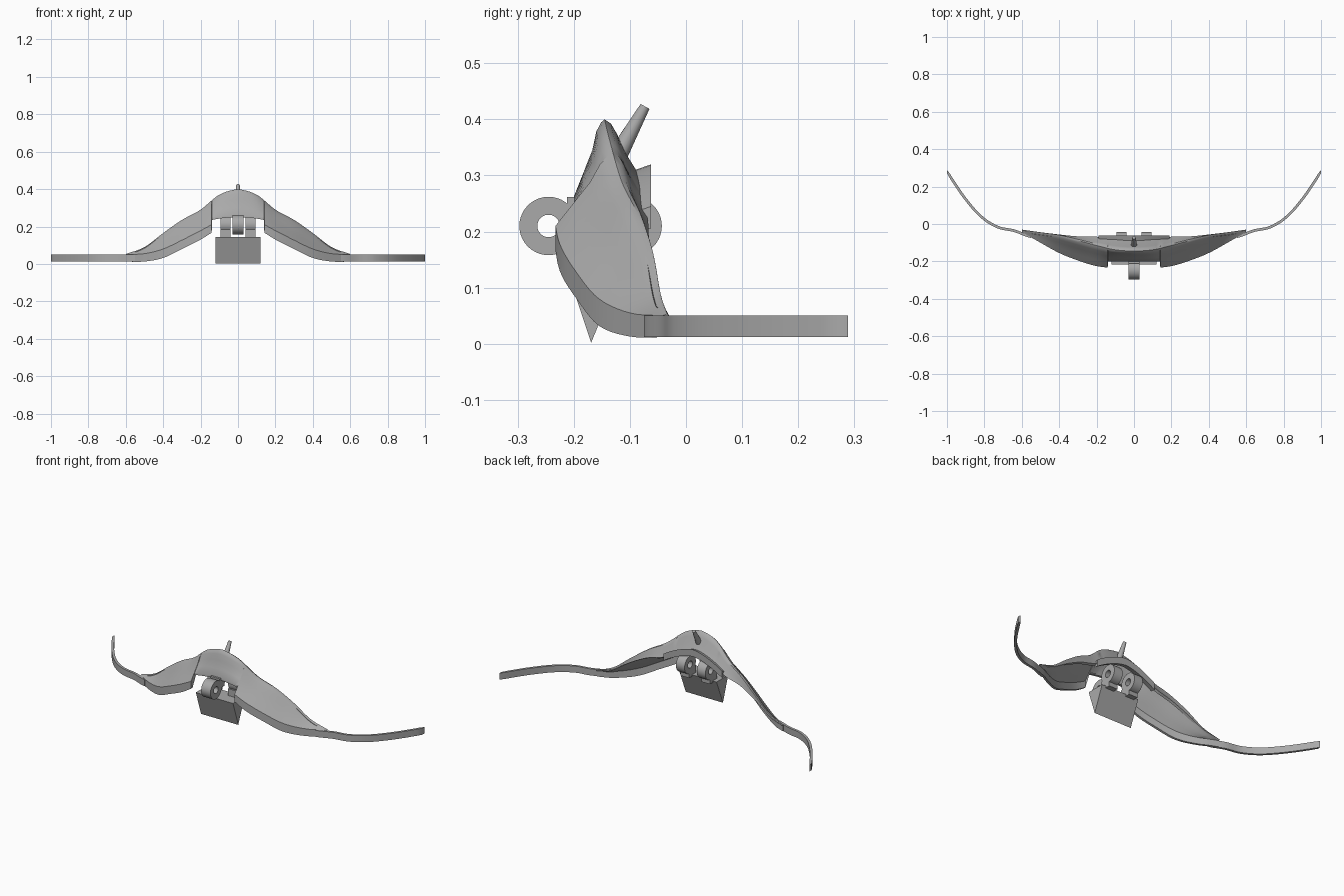
import bpy
import bmesh
import math
from mathutils import Vector

cube = bpy.data.objects.get("Cube")
if cube:
    bpy.data.objects.remove(cube, do_unlink=True)

grey = bpy.data.materials.new("plain grey")
grey.use_nodes = True
grey.diffuse_color = (0.4, 0.4, 0.4, 1)
grey.node_tree.nodes["Principled BSDF"].inputs["Base Color"].default_value = (0.4, 0.4, 0.4, 1)


def finish(name, bm, angle=35):
    bmesh.ops.recalc_face_normals(bm, faces=bm.faces)
    mesh = bpy.data.meshes.new(name)
    bm.to_mesh(mesh)
    bm.free()
    obj = bpy.data.objects.new(name, mesh)
    bpy.context.collection.objects.link(obj)
    mesh.materials.append(grey)
    bpy.ops.object.select_all(action='DESELECT')
    bpy.context.view_layer.objects.active = obj
    obj.select_set(True)
    bpy.ops.object.shade_smooth_by_angle(angle=math.radians(angle))
    return obj


def loft(name, rings, closed=False):
    """Skin a row of equal rings, capped unless it closes on itself."""
    bm = bmesh.new()
    rows = [[bm.verts.new(p) for p in ring] for ring in rings]
    n = len(rows[0])
    pairs = list(zip(rows, rows[1:]))
    if closed:
        pairs.append((rows[-1], rows[0]))
    else:
        # caps are quads between the two sides of each section
        for row in (rows[0], rows[-1]):
            for i in range(n // 2 - 1):
                bm.faces.new((row[i], row[i + 1], row[n - 2 - i], row[n - 1 - i]))
    for a, b in pairs:
        for i in range(n):
            j = (i + 1) % n
            bm.faces.new((a[i], a[j], b[j], b[i]))
    return finish(name, bm)


def curve(values, t):
    """Smooth curve through evenly spaced values, t counted in steps."""
    i = min(int(t), len(values) - 2)
    f = t - i
    p1, p2 = values[i], values[i + 1]
    p0 = values[i - 1] if i else p1
    p3 = values[i + 2] if i + 2 < len(values) else 2 * p2 - p1
    m1, m2 = (p2 - p0) / 2, (p3 - p1) / 2
    return ((2*f**3 - 3*f*f + 1) * p1 + (f**3 - 2*f*f + f) * m1
            + (3*f*f - 2*f**3) * p2 + (f**3 - f*f) * m2)


# Shell: stations every 0.1 from the middle outwards
RIM_LOW = (.22, .19, .13, .08, .032, .013, .012)
RIM_TOP = (.265, .23, .178, .127, .08, .055, .05)
RIM_Y = (-.235, -.235, -.225, -.195, -.155, -.10, -.042)
CREST_Z = (.40, .37, .29, .235, .165, .09, .053)
CREST_Y = (-.145, -.138, -.115, -.088, -.063, -.047, -.034)
BACK_Z = (.305, .28, .22, .19, .14, .08, .05)
BACK_Y = (-.086, -.08, -.068, -.066, -.056, -.044, -.03)
NOTCH = .14


def shell_section(x):
    t = abs(x) * 10
    low, top, yf, zt, yc, zb, yb = (curve(v, t) for v in (
        RIM_LOW, RIM_TOP, RIM_Y, CREST_Z, CREST_Y, BACK_Z, BACK_Y))
    if abs(x) < NOTCH:
        low = .25 - .015 * (x / NOTCH) ** 2
        top, yf = low + .012, -.2
    rim, crest, back = Vector((yf, top)), Vector((yc, zt)), Vector((yb, zb))
    k = max(0, min(1, (zt - top) / .12))
    path = [Vector((yf, low)), rim, rim.lerp(crest, .3), rim.lerp(crest, .6),
            rim.lerp(crest, .82) + Vector((-.005, .003)) * k,
            rim.lerp(crest, .94) + Vector((-.003, .003)) * k, crest,
            crest.lerp(back, .12) + Vector((.004, .004)) * k,
            crest.lerp(back, .3) + Vector((.004, .003)) * k,
            crest.lerp(back, .65), back]
    wall = min(.014, max(.003, (yc - yf) * .4))
    inner = []
    for i, p in enumerate(path):
        d = path[min(i + 1, len(path) - 1)] - path[max(i - 1, 0)]
        d.normalize()
        inner.append(p + Vector((d.y, -d.x)) * wall)
    return [(x, p.x, p.y) for p in path + inner[::-1]]


half = sorted([i * .02 for i in range(1, 31) if i != 7] + [NOTCH - .0005, NOTCH + .0005])
stations = [-x for x in reversed(half)] + [0] + half
loft("arched_shell", [shell_section(x) for x in stations])

# Side bands: upright strips sweeping back, cut square at the tips
BAND_Y = (-.068, -.036, -.016, .042, .146, .28)
STEP = .09
for side, label in ((1, "left"), (-1, "right")):
    rings = []
    for i in range(31):
        t = i / 6
        x = min(.55 + t * STEP, 1)
        y = curve(BAND_Y, t)
        slope = (curve(BAND_Y, min(t + .05, 5)) - curve(BAND_Y, max(t - .05, 0))) / (.1 * STEP)
        w = .007 * math.sqrt(1 + slope * slope)
        rings.append([(side * x, y - w, .012), (side * x, y - w, .05),
                      (side * x, y + w, .05), (side * x, y + w, .012)])
    loft(label + "_band", rings)

# Raised lip along the back of the arch
lip = []
for i in range(-10, 11):
    x = i * .019
    z = .32 - .075 * (abs(i) / 10) ** 1.6
    lip.append([(x, -.09, z - .035), (x, -.09, z - .01),
                (x, -.062, z), (x, -.062, z - .04)])
loft("back_lip", lip)


def ring(name, x, width, y, z, outer, inner, count=40):
    rings = []
    for i in range(count):
        a = math.tau * i / count
        c, s = math.cos(a), math.sin(a)
        rings.append([(x + h * width / 2, y + r * c, z + r * s)
                      for h, r in ((-1, inner), (-1, outer), (1, outer), (1, inner))])
    loft(name, rings, closed=True)


def block(name, x0, x1, y0, y1, z0, z1):
    loft(name, [[(x, y0, z0), (x, y0, z1), (x, y1, z1), (x, y1, z0)] for x in (x0, x1)])


# Front hinge eye and its neck into the shell
ring("front_hinge_eye", 0, .06, -.245, .21, .052, .02)
block("front_hinge_neck", -.03, .03, -.212, -.165, .205, .262)

# Rear hinge lugs standing on the wedge
for side, label in ((1, "left"), (-1, "right")):
    ring(label + "_hinge_lug", side * .067, .055, -.095, .21, .052, .02)
    block(label + "_lug_foot", side * .067 - .0275, side * .067 + .0275,
          -.15, -.085, .135, .185)

# Wedge block, a triangular prism with its edge downwards
bm = bmesh.new()
ends = [[bm.verts.new((x, y, z)) for y, z in ((-.217, .145), (-.11, .145), (-.169, .002))]
        for x in (-.12, .12)]
for e in ends:
    bm.faces.new(e)
for i in range(3):
    j = (i + 1) % 3
    bm.faces.new((ends[0][i], ends[0][j], ends[1][j], ends[1][i]))
finish("wedge_block", bm)

# Tapered pin leaning back from the crest
bm = bmesh.new()
start, tip = Vector((0, -.125, .33)), Vector((0, -.073, .423))
bmesh.ops.create_cone(bm, cap_ends=True, segments=20, radius1=.018, radius2=.009,
                      depth=(tip - start).length)
bmesh.ops.rotate(bm, verts=bm.verts,
                 matrix=(tip - start).to_track_quat('Z', 'Y').to_matrix())
bmesh.ops.translate(bm, verts=bm.verts, vec=(start + tip) / 2)
finish("rear_pin", bm)
